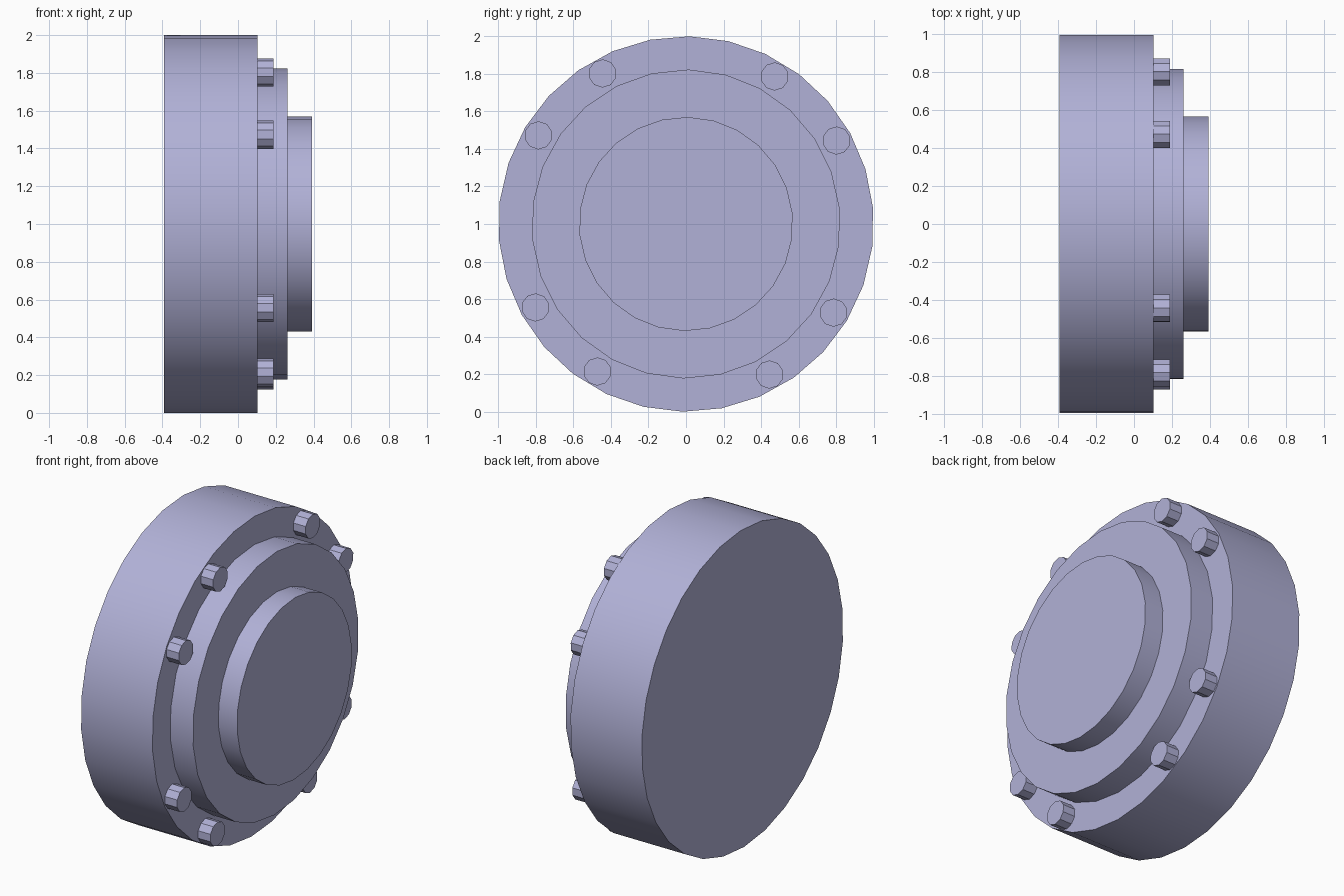
import bpy
import bmesh
from math import sin, cos, radians, pi

cube = bpy.data.objects.get("Cube")
if cube:
    bpy.data.objects.remove(cube, do_unlink=True)

COLOUR = (0.44, 0.44, 0.68, 1.0)
metal = bpy.data.materials.new("lavender_grey_metal")
metal.use_nodes = True
metal.diffuse_color = COLOUR
metal.node_tree.nodes["Principled BSDF"].inputs["Base Color"].default_value = COLOUR

TILT = radians(-1)      # the whole assembly is turned slightly about its axis
AXIS_Z = 1.0


def disc(name, x0, x1, radius, sides, y=0.0, z=AXIS_Z):
    """Solid cylinder along x, with a corner near the top."""
    bm = bmesh.new()
    ring = []
    for i in range(sides):
        a = pi / 2 + TILT + 2 * pi * i / sides
        ring.append(bm.verts.new((x0, y + radius * cos(a), z + radius * sin(a))))
    base = bm.faces.new(ring)
    new = bmesh.ops.extrude_face_region(bm, geom=[base], use_keep_orig=True)["geom"]
    top = [v for v in new if isinstance(v, bmesh.types.BMVert)]
    bmesh.ops.translate(bm, verts=top, vec=(x1 - x0, 0, 0))
    bmesh.ops.recalc_face_normals(bm, faces=bm.faces)
    mesh = bpy.data.meshes.new(name)
    bm.to_mesh(mesh)
    bm.free()
    mesh.materials.append(metal)
    obj = bpy.data.objects.new(name, mesh)
    bpy.context.collection.objects.link(obj)
    bpy.ops.object.select_all(action='DESELECT')
    obj.select_set(True)
    bpy.context.view_layer.objects.active = obj
    bpy.ops.object.shade_smooth_by_angle(angle=radians(30))
    return obj


# Stepped body
disc("main_drum", -0.392, 0.104, 1.0, 30)
disc("middle_step", 0.10, 0.262, 0.823, 26)
disc("centre_cap", 0.258, 0.392, 0.57, 26)

# Bolts: a ring of twelve places with every third one left empty
for slot in range(12):
    if slot % 3 == 0:
        continue
    a = TILT + 2 * pi * slot / 12
    disc(f"bolt_{slot}", 0.10, 0.189, 0.075, 10,
         0.917 * cos(a), AXIS_Z + 0.917 * sin(a))
